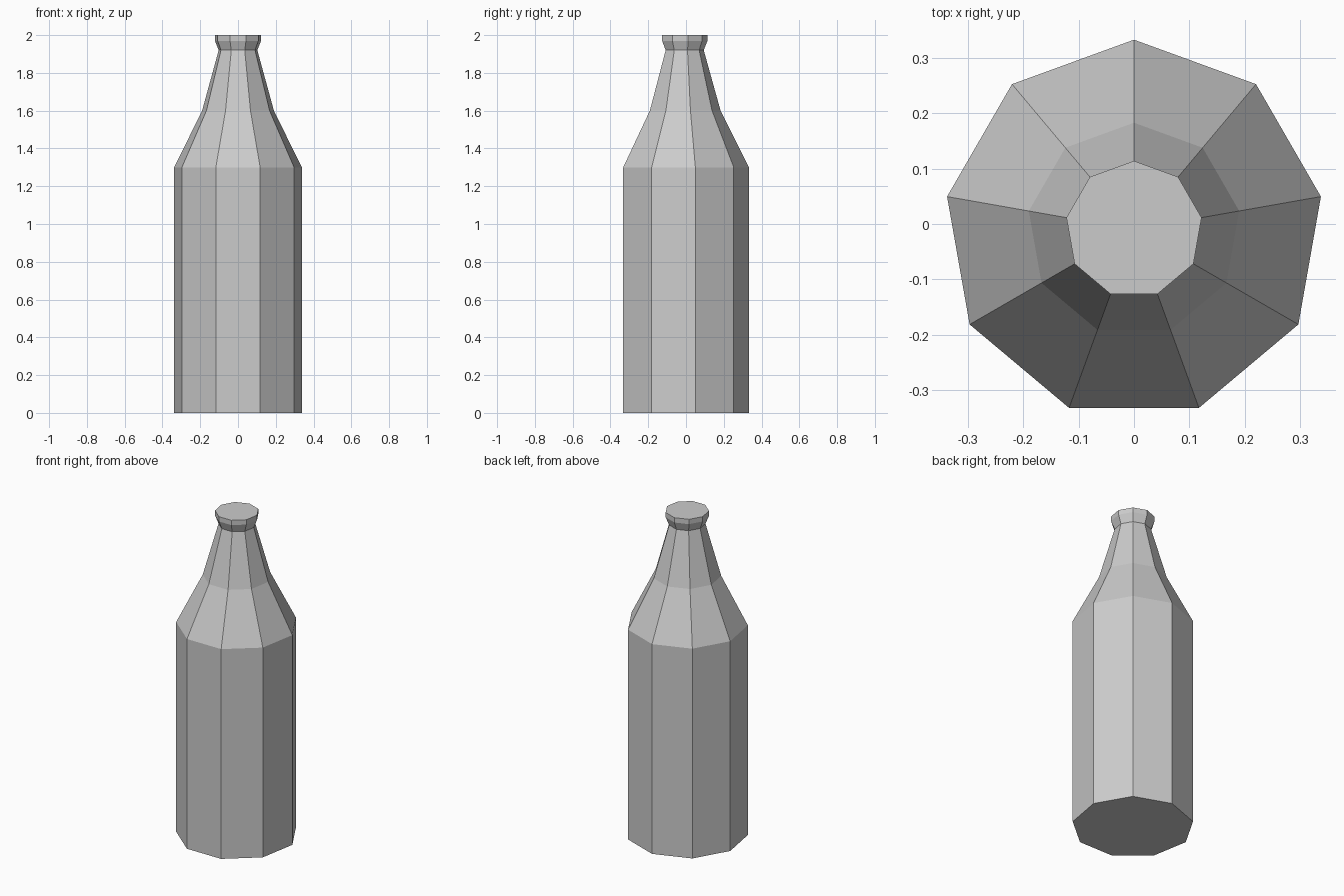
import bpy, bmesh
from math import cos, sin, tau, pi

if "Cube" in bpy.data.objects:
    bpy.data.objects.remove(bpy.data.objects["Cube"])

SIDES = 9
CENTRE_Y = -0.01  # nine-sided ring, one corner pointing to the back

# radius, height from base to lip
PROFILE = [(0.343, 0.0), (0.343, 1.3), (0.193, 1.6),
           (0.104, 1.92), (0.124, 1.97), (0.124, 2.0)]

bm = bmesh.new()


def ring(radius, z):
    angles = [pi / 2 + tau * i / SIDES for i in range(SIDES)]
    return [bm.verts.new((radius * cos(a), CENTRE_Y + radius * sin(a), z)) for a in angles]


# walls, shoulder, neck and lip
rings = [ring(r, z) for r, z in PROFILE]
for low, high in zip(rings, rings[1:]):
    for i in range(SIDES):
        j = (i + 1) % SIDES
        bm.faces.new((low[i], low[j], high[j], high[i]))

# flat base and closed top
bm.faces.new(rings[0][::-1])
bm.faces.new(rings[-1])
bmesh.ops.recalc_face_normals(bm, faces=bm.faces[:])

mesh = bpy.data.meshes.new("bottle")
bm.to_mesh(mesh)
bm.free()
bpy.context.collection.objects.link(bpy.data.objects.new("bottle", mesh))
